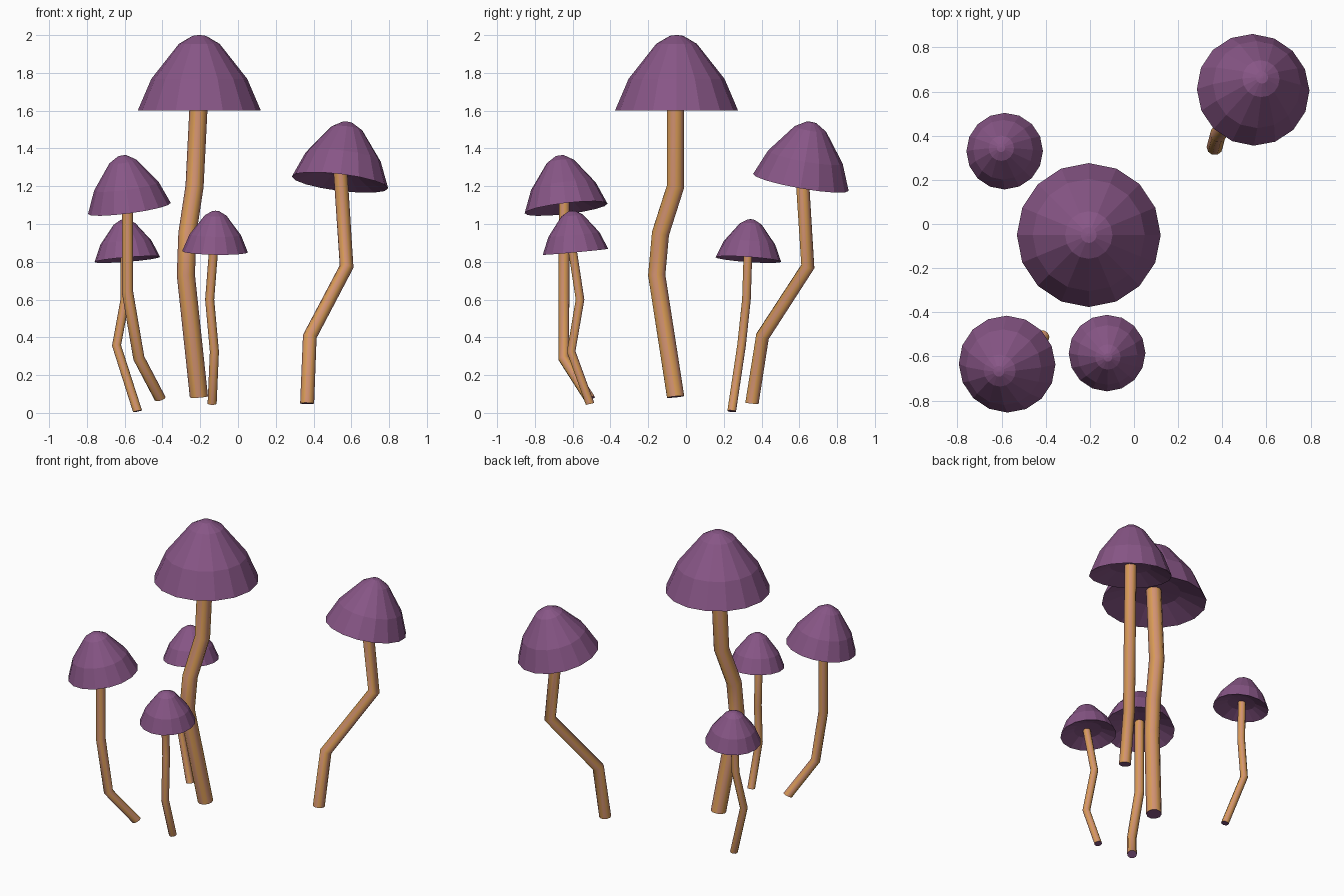
import bpy
import bmesh
import math
from mathutils import Vector

if "Cube" in bpy.data.objects:
    bpy.data.objects.remove(bpy.data.objects["Cube"])

UP = Vector((0, 0, 1))
CAP_SIDES, STEM_SIDES = 16, 10


def material(name, rgb):
    m = bpy.data.materials.new(name)
    m.diffuse_color = (*rgb, 1)
    m.use_nodes = True
    m.node_tree.nodes["Principled BSDF"].inputs["Base Color"].default_value = m.diffuse_color
    return m


PURPLE = material("cap purple", (0.245, 0.093, 0.24))
ORANGE = material("stem orange", (0.70, 0.33, 0.095))
PINK = material("stem pink", (0.65, 0.29, 0.165))


def loft(name, rings, mats, side_material=None):
    """Join equal rings of points into a closed tube."""
    bm = bmesh.new()
    loops = [[bm.verts.new(p) for p in ring] for ring in rings]
    n = len(loops[0])
    for a, b in zip(loops, loops[1:]):
        for i in range(n):
            j = (i + 1) % n
            f = bm.faces.new((a[i], a[j], b[j], b[i]))
            f.material_index = side_material(i) if side_material else 0
    bm.faces.new(loops[0][::-1])
    bm.faces.new(loops[-1])
    bm.faces.ensure_lookup_table()
    bm.faces[-2].material_index = bm.faces[-1].material_index = len(mats) - 1
    bmesh.ops.recalc_face_normals(bm, faces=bm.faces)
    mesh = bpy.data.meshes.new(name)
    bm.to_mesh(mesh)
    bm.free()
    for m in mats:
        mesh.materials.append(m)
    ob = bpy.data.objects.new(name, mesh)
    bpy.context.collection.objects.link(ob)
    return ob


def circle(center, axis, radius, sides):
    rot = UP.rotation_difference(axis)
    return [Vector(center) + rot @ Vector((radius * math.cos(t), radius * math.sin(t), 0))
            for t in (2 * math.pi * i / sides for i in range(sides))]


# Cap profile from the hollow underside, round the rim and up to the apex:
# radius and height as fractions of the full cap
PROFILE = [(0.1, 0.21), (0.5, 0.17), (1, 0), (0.78, 0.42),
           (0.33, 0.885), (0.11, 0.99), (0.02, 1.0)]


def cap(name, base, apex, radius):
    base, axis = Vector(base), Vector(apex) - Vector(base)
    rings = [circle(base + axis * h, axis, radius * r, CAP_SIDES) for r, h in PROFILE]
    loft(name, rings, [PURPLE])


def stem(name, points, radius, cap_height):
    pts = [Vector(p) for p in points]
    dirs = [(b - a).normalized() for a, b in zip(pts, pts[1:])]
    pts[-1] += dirs[-1] * cap_height * 0.28      # run up into the hollow cap
    axes = [dirs[0] * 2 + UP] + [a + b for a, b in zip(dirs, dirs[1:])] + [dirs[-1]]
    rings = [circle(p, a, radius, STEM_SIDES) for p, a in zip(pts, axes)]
    # orange and pink streaks alternate round the stem, dark purple foot
    ob = loft(name, rings, [ORANGE, PINK, PURPLE], lambda i: i % 2)
    bpy.ops.object.select_all(action='DESELECT')
    ob.select_set(True)
    bpy.context.view_layer.objects.active = ob
    bpy.ops.object.shade_smooth_by_angle(angle=math.radians(50))


# name: cap base centre, cap apex, cap radius, stem radius, stem path
MUSHROOMS = {
    "tall": ((-0.205, -0.05, 1.6), (-0.205, -0.05, 2.0), 0.326, 0.048,
             [(-0.207, -0.055, 0.085), (-0.276, -0.155, 0.73), (-0.268, -0.135, 0.95),
              (-0.23, -0.055, 1.2), (-0.21, -0.055, 1.6)]),
    "right": ((0.54, 0.608, 1.22), (0.58, 0.665, 1.54), 0.257, 0.037,
              [(0.366, 0.349, 0.05), (0.38, 0.405, 0.405), (0.575, 0.645, 0.775),
               (0.546, 0.617, 1.22)]),
    "left_front": ((-0.575, -0.635, 1.082), (-0.613, -0.668, 1.363), 0.221, 0.03,
                   [(-0.412, -0.51, 0.075), (-0.525, -0.648, 0.29), (-0.585, -0.646, 0.64),
                    (-0.585, -0.645, 1.08)]),
    "small_front": ((-0.122, -0.585, 0.853), (-0.118, -0.605, 1.07), 0.174, 0.024,
                    [(-0.137, -0.508, 0.048), (-0.125, -0.608, 0.325), (-0.15, -0.561, 0.6),
                     (-0.13, -0.6, 0.855)]),
    "small_back": ((-0.586, 0.33, 0.812), (-0.603, 0.345, 1.025), 0.174, 0.024,
                   [(-0.532, 0.242, 0.009), (-0.643, 0.294, 0.357), (-0.598, 0.32, 0.6),
                    (-0.597, 0.327, 0.815)]),
}

for name, (base, apex, cap_r, stem_r, path) in MUSHROOMS.items():
    cap(name + "_mushroom_cap", base, apex, cap_r)
    stem(name + "_mushroom_stem", path, stem_r, apex[2] - base[2])
